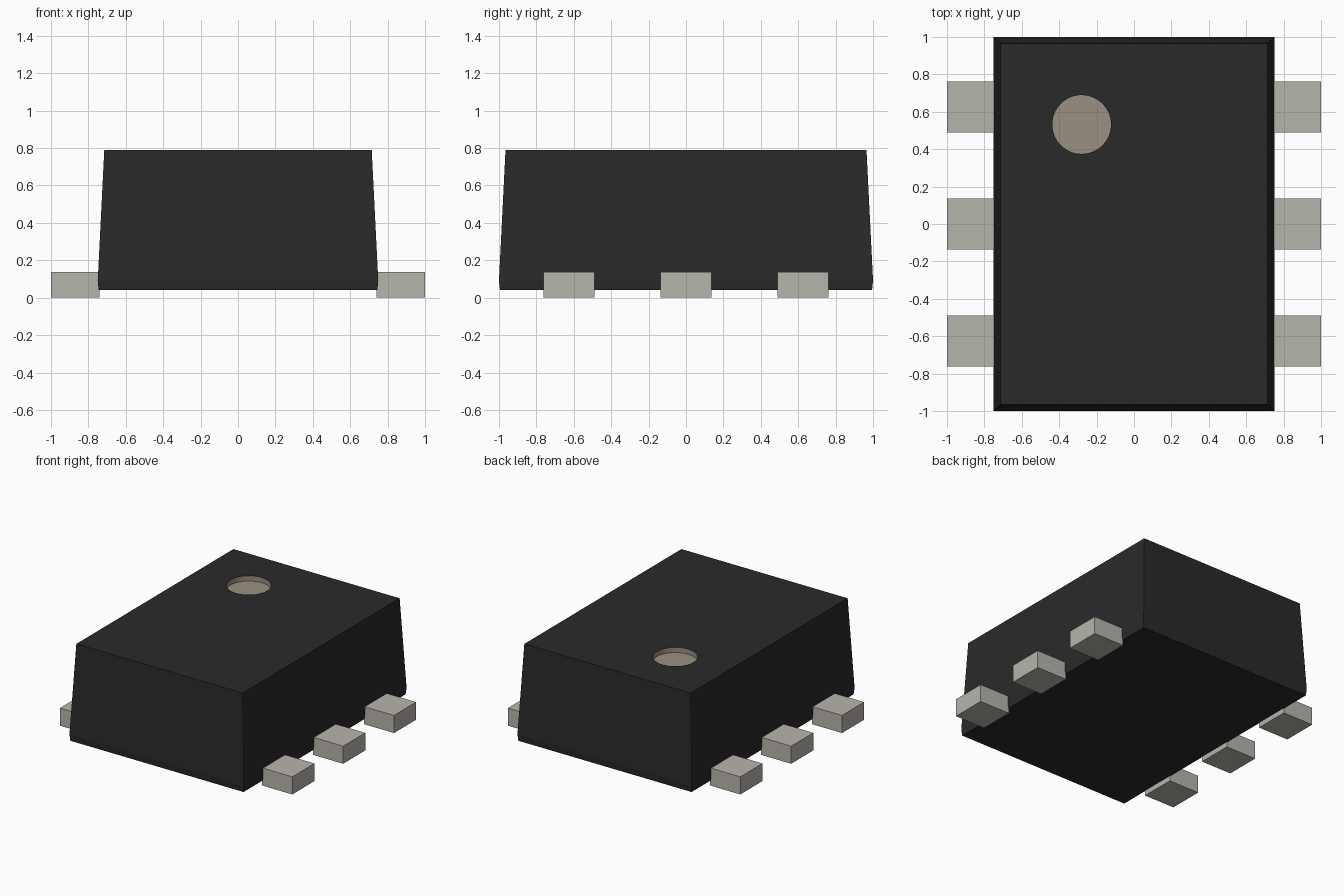
import bpy, bmesh

if "Cube" in bpy.data.objects:
    bpy.data.objects.remove(bpy.data.objects["Cube"])


def material(name, rgb):
    m = bpy.data.materials.new(name)
    m.diffuse_color = (*rgb, 1)
    m.use_nodes = True
    m.node_tree.nodes["Principled BSDF"].inputs["Base Color"].default_value = m.diffuse_color
    return m


def make_object(name, bm, mat):
    bmesh.ops.recalc_face_normals(bm, faces=bm.faces)
    mesh = bpy.data.meshes.new(name)
    bm.to_mesh(mesh)
    bm.free()
    mesh.materials.append(mat)
    ob = bpy.data.objects.new(name, mesh)
    bpy.context.collection.objects.link(ob)
    return ob


def lofted_block(name, sections, mat):
    """Stack rectangles given as (x0, x1, y0, y1, z)."""
    bm = bmesh.new()
    rings = [[bm.verts.new((x, y, z)) for x, y in
              ((x0, y0), (x1, y0), (x1, y1), (x0, y1))]
             for x0, x1, y0, y1, z in sections]
    for a, b in zip(rings, rings[1:]):
        for i in range(4):
            j = (i + 1) % 4
            bm.faces.new((a[i], a[j], b[j], b[i]))
    bm.faces.new(rings[0])
    bm.faces.new(rings[-1])
    return make_object(name, bm, mat)


black = material("moulded_black", (0.023, 0.023, 0.023))
metal = material("tinned_metal", (0.47, 0.46, 0.41))
tan = material("marker_tan", (0.32, 0.28, 0.22))

# Package body: short lower band, then tapered sides
body = lofted_block("package_body", [(-hx, hx, -hy, hy, z) for hx, hy, z in
                    ((0.745, 0.995, 0.04), (0.75, 1.0, 0.09), (0.715, 0.965, 0.79))],
                    black)

# Round orientation recess in the top
bm = bmesh.new()
bmesh.ops.create_cone(bm, cap_ends=True, segments=64, radius1=0.157,
                      radius2=0.157, depth=0.2)
bmesh.ops.translate(bm, verts=bm.verts, vec=(-0.28, 0.532, 0.85))
cutter = make_object("recess_cutter", bm, tan)
cutter.hide_render = True
cut = body.modifiers.new("marker_recess", "BOOLEAN")
cut.operation = "DIFFERENCE"
cut.solver = "EXACT"
cut.material_mode = "TRANSFER"
cut.object = cutter
bpy.context.view_layer.objects.active = body
bpy.ops.object.modifier_apply(modifier=cut.name)
bpy.data.objects.remove(cutter)

# Three flat leads along each long side
for side, label in ((-1, "left"), (1, "right")):
    x0, x1 = sorted((side * 0.74, side * 1.0))
    for i, y in enumerate((-0.625, 0, 0.625), 1):
        lofted_block(f"{label}_lead_{i}",
                     [(x0, x1, y - 0.136, y + 0.136, z) for z in (0, 0.137)], metal)
